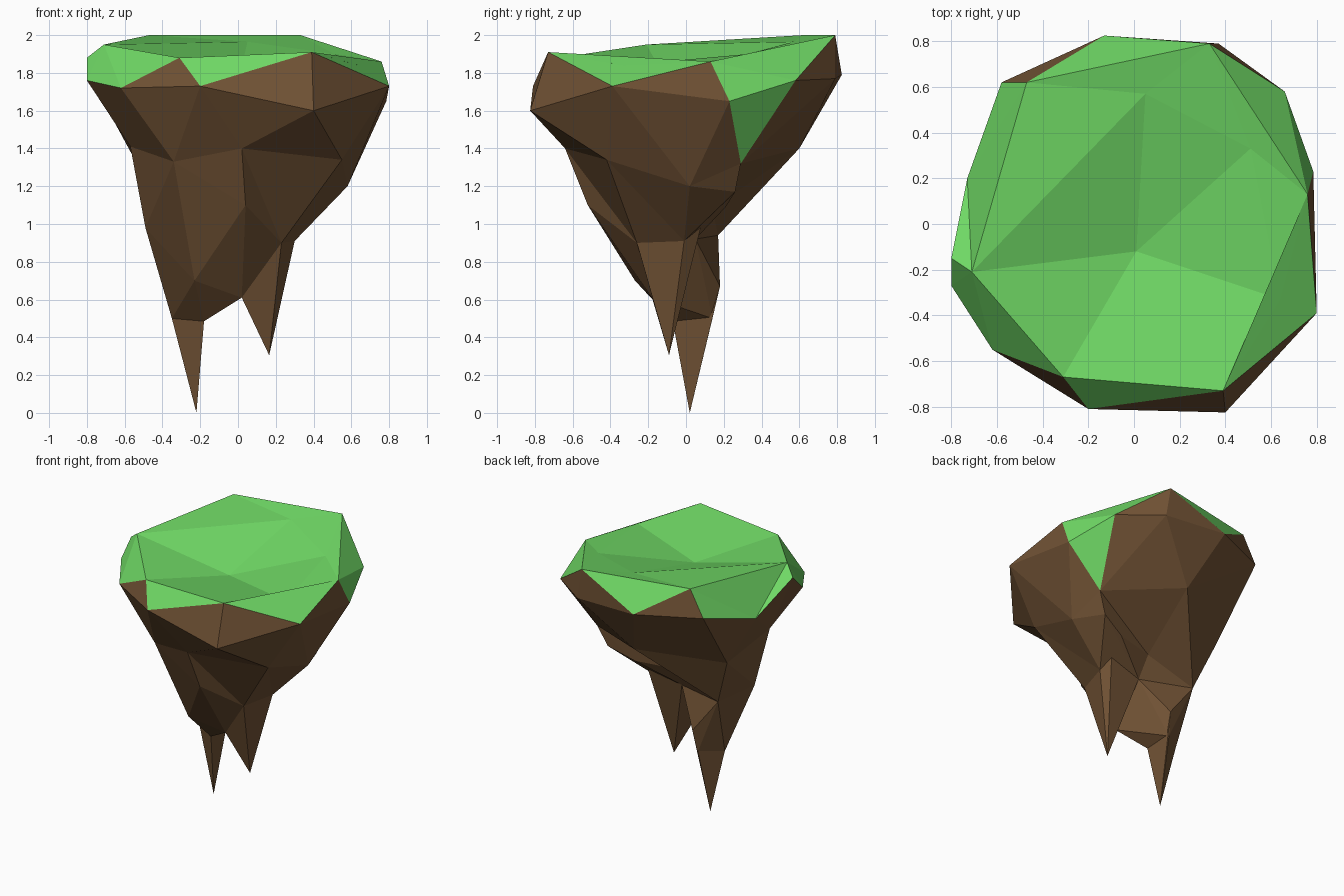
import bpy, bmesh

if "Cube" in bpy.data.objects:
    bpy.data.objects.remove(bpy.data.objects["Cube"])


def material(name, rgb):
    m = bpy.data.materials.new(name)
    m.diffuse_color = (*rgb, 1)
    m.use_nodes = True
    m.node_tree.nodes["Principled BSDF"].inputs["Base Color"].default_value = m.diffuse_color
    return m


GRASS = material("grass green", (0.16, 0.69, 0.13))
ROCK = material("earth brown", (0.165, 0.085, 0.035))


def finish(bm, name, mats):
    bmesh.ops.recalc_face_normals(bm, faces=bm.faces[:])
    me = bpy.data.meshes.new(name)
    bm.to_mesh(me)
    bm.free()
    for m in mats:
        me.materials.append(m)
    ob = bpy.data.objects.new(name, me)
    bpy.context.collection.objects.link(ob)
    return ob


def stitch(bm, up, low, colour, bias=1.0):
    """Triangulate between two loops, always taking the shorter new edge
    (bias < 1 favours steps along the lower loop).
    colour(j) gives the material when the lower loop steps on from j;
    steps along the upper loop take colour(None)."""
    i = j = 0
    n, m = len(up), len(low)
    while i < n or j < m:
        a, b = up[i % n], low[j % m]
        a2, b2 = up[(i + 1) % n], low[(j + 1) % m]
        step_low = i == n or (j < m and (a.co - b2.co).length * bias < (b.co - a2.co).length)
        f = bm.faces.new((a, b, b2) if step_low else (a, b, a2))
        f.material_index = colour(j if step_low else None)
        if step_low:
            j += 1
        else:
            i += 1


def hull(name, pts):
    bm = bmesh.new()
    for p in pts:
        bm.verts.new(p)
    r = bmesh.ops.convex_hull(bm, input=bm.verts[:])
    junk = {g for g in r["geom_interior"] + r["geom_unused"] if isinstance(g, bmesh.types.BMVert)}
    bmesh.ops.delete(bm, geom=list(junk), context='VERTS')
    return finish(bm, name, [ROCK])


# Loops of the island, counter-clockwise from the front right
hollow = [(.64, -.33, 1.84), (.51, .33, 1.90), (.05, .57, 1.965), (.01, -.12, 1.79)]
rim = [(.39, -.73, 1.91), (.76, .13, 1.86), (.33, .79, 2.0),
       (-.47, .62, 2.0), (-.71, -.21, 1.95), (-.31, -.67, 1.88)]
edge = [(.40, -.825, 1.60), (.80, -.39, 1.73), (.785, .23, 1.65), (.66, .58, 1.76),
        (.37, .79, 1.77), (-.13, .825, 1.79), (-.58, .62, 1.80), (-.73, .20, 1.68),
        (-.80, -.15, 1.88), (-.80, -.27, 1.76), (-.62, -.55, 1.72), (-.20, -.81, 1.73)]
# how far the grass hangs at each edge segment: 0 rock, 1 to the edge, 2 below it
hang = [0, 0, 2, 0, 0, 0, 1, 1, 1, 1, 0, 0]
waist = [(.55, -.42, 1.34), (.58, .02, 1.20), (.55, .29, 1.32), (.02, .60, 1.40),
         (-.53, .26, 1.31), (-.57, -.20, 1.41), (-.34, -.52, 1.33), (.02, -.64, 1.40)]
# named corners of the underside
fork_r, fork_b = (.23, -.26, .90), (.30, -.01, .91)
left_b, left = (-.39, .17, .94), (-.49, -.13, .98)
knee, chin = (-.23, -.27, .70), (.04, -.52, 1.10)
crotch, back, recess = (.02, -.18, .61), (-.18, .18, .67), (0, .05, .92)
base = [fork_r, fork_b, (.48, .26, 1.17), (.29, .21, 1.09), (-.01, .14, 1.08),
        left_b, left, knee, chin]

# Island body with its grass cap
bm = bmesh.new()
h, r, e, w, b = ([bm.verts.new(p) for p in loop] for loop in (hollow, rim, edge, waist, base))
bm.faces.new((h[0], h[1], h[3]))
bm.faces.new((h[1], h[2], h[3]))
stitch(bm, h, r, lambda j: 0, 0.8)
stitch(bm, r, e, lambda j: 0 if j is None or hang[j] else 1)
stitch(bm, w, e, lambda j: 0 if j is not None and hang[j] == 2 else 1)
stitch(bm, w, b, lambda j: 1, 0.7)
centre = bm.verts.new(recess)
for k in range(len(b)):
    bm.faces.new((b[k], b[(k + 1) % len(b)], centre)).material_index = 1
finish(bm, "island_body", [GRASS, ROCK])

# Lower rock mass, the web joining it to the right, and two hanging spikes
spike_top = [(-.35, .03, .50), (-.18, -.07, .485), (-.20, .14, .50)]
hull("lower_rock", [left_b, left, knee, chin, crotch, back, recess] + spike_top)
hull("rock_web", [chin, fork_r, crotch, knee, recess])
hull("long_spike", spike_top + [back, (-.22, .02, 0)])
hull("short_spike", [fork_r, fork_b, crotch, recess, (.27, .08, .99), (.165, -.09, .305)])
